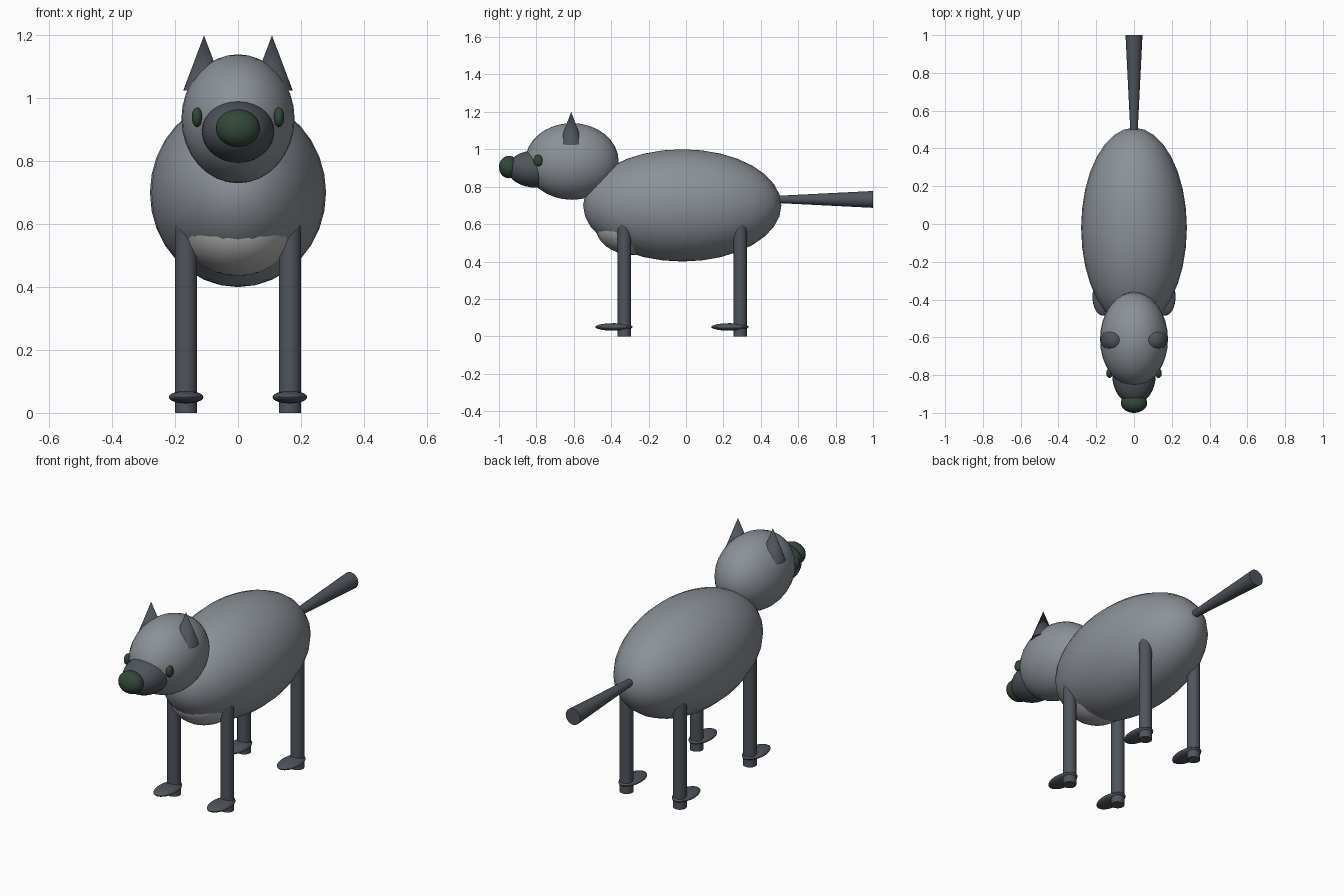
import bpy
import math

if "Cube" in bpy.data.objects:
    bpy.data.objects.remove(bpy.data.objects["Cube"])


def material(name, color):
    m = bpy.data.materials.new(name)
    m.diffuse_color = (*color, 1)
    m.use_nodes = True
    m.node_tree.nodes["Principled BSDF"].inputs["Base Color"].default_value = m.diffuse_color
    return m


GREY = material("grey fur", (0.26, 0.285, 0.315))
DARK = material("dark slate fur", (0.078, 0.089, 0.107))
PALE = material("pale belly fur", (0.45, 0.45, 0.45))
GREEN = material("dark green", (0.033, 0.064, 0.040))


def finish(name, mat):
    ob = bpy.context.object
    ob.name = name
    ob.data.materials.append(mat)
    bpy.ops.object.transform_apply(location=False, rotation=True, scale=True)
    bpy.ops.object.shade_smooth_by_angle(angle=math.radians(35))
    return ob


def ellipsoid(name, loc, radii, mat, segments=32, rings=16):
    bpy.ops.mesh.primitive_uv_sphere_add(
        segments=segments, ring_count=rings, radius=1, location=loc)
    bpy.context.object.scale = radii
    return finish(name, mat)


def cone(name, loc, r1, r2, depth, mat, rot=(0, 0, 0), sides=32):
    bpy.ops.mesh.primitive_cone_add(
        vertices=sides, radius1=r1, radius2=r2, depth=depth,
        location=loc, rotation=rot)
    return finish(name, mat)


# Torso and chest patch
ellipsoid("body", (0, -0.02, 0.70), (0.28, 0.53, 0.30), GREY)
ellipsoid("chest_patch", (0, -0.285, 0.59), (0.18, 0.20, 0.155), PALE)

# Head, muzzle and nose
ellipsoid("head", (0, -0.61, 0.935), (0.18, 0.25, 0.205), GREY)
ellipsoid("muzzle", (0, -0.80, 0.895), (0.115, 0.155, 0.10), DARK)
ellipsoid("nose", (0, -0.947, 0.905), (0.07, 0.053, 0.06), GREEN)

# Tail, widening to a flat end
cone("tail", (0, 0.70, 0.732), 0.015, 0.045, 0.60, DARK,
     rot=(-math.pi / 2, 0, 0))

# Paired parts
for side, s in (("left", 1), ("right", -1)):
    ellipsoid(f"eye_{side}", (s * 0.13, -0.79, 0.94),
              (0.017, 0.025, 0.031), GREEN)
    cone(f"ear_{side}", (s * 0.108, -0.614, 1.1125), 0.066, 0, 0.175, DARK)
    for end, y in (("front", -0.33), ("back", 0.29)):
        cone(f"{end}_leg_{side}", (s * 0.165, y, 0.325),
             0.035, 0.035, 0.65, DARK)
        ellipsoid(f"{end}_foot_{side}", (s * 0.165, y - 0.055, 0.05),
                  (0.055, 0.10, 0.02), DARK)
